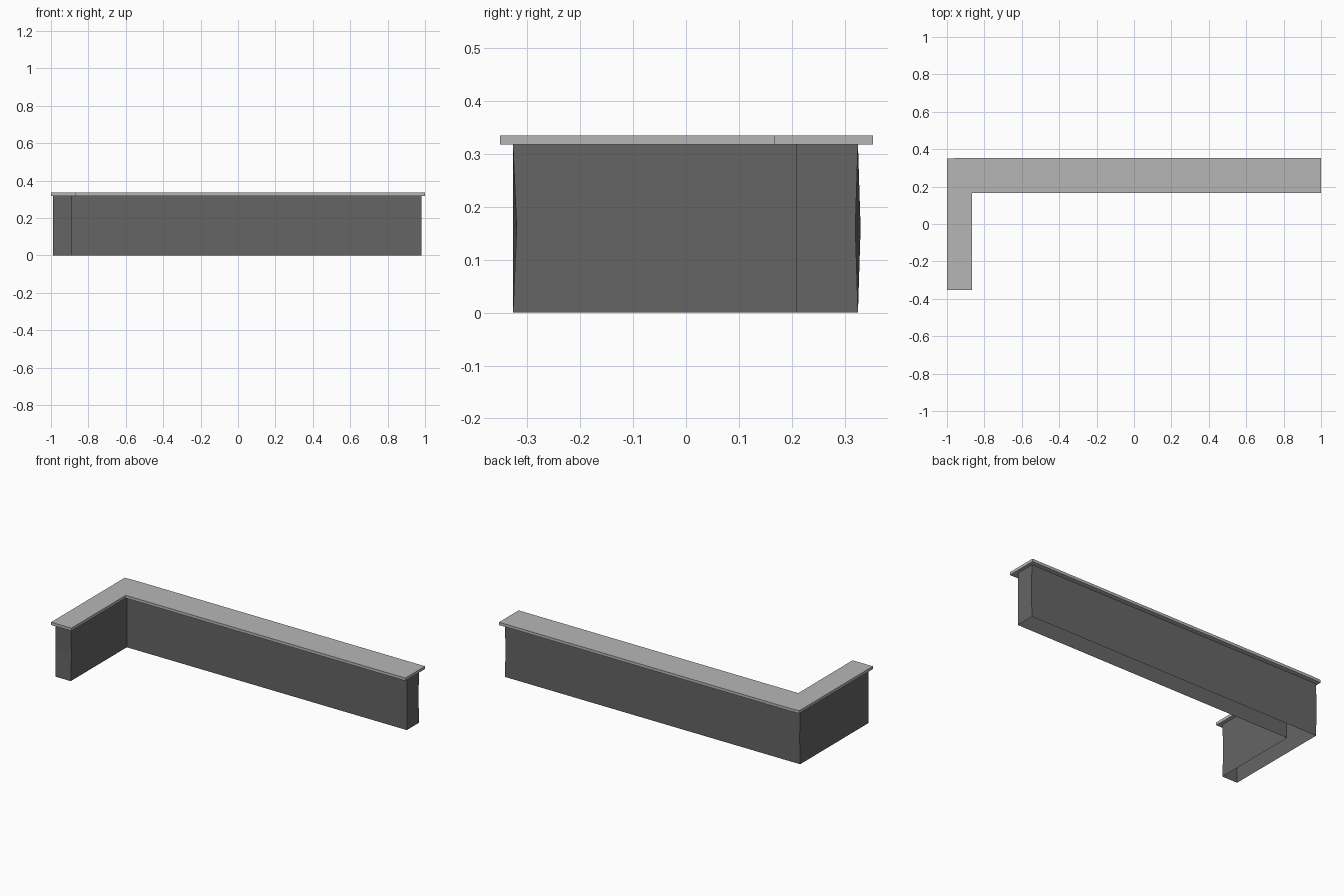
import bpy, bmesh

if "Cube" in bpy.data.objects:
    bpy.data.objects.remove(bpy.data.objects["Cube"])


def material(name, value):
    m = bpy.data.materials.new(name)
    m.diffuse_color = (value, value, value, 1)
    m.use_nodes = True
    m.node_tree.nodes["Principled BSDF"].inputs["Base Color"].default_value = m.diffuse_color
    return m


def stack(name, rings, mat, capped):
    """Join matching outlines (counter-clockwise, bottom to top) into a solid or open shell."""
    bm = bmesh.new()
    loops = [[bm.verts.new((x, y, z)) for x, y in pts] for pts, z in rings]
    n = len(loops[0])
    for a, b in zip(loops, loops[1:]):
        for i in range(n):
            j = (i + 1) % n
            bm.faces.new((a[i], a[j], b[j], b[i]))
    if capped:
        bm.faces.new(loops[-1])
        bm.faces.new(loops[0][::-1])
    me = bpy.data.meshes.new(name)
    bm.to_mesh(me)
    bm.free()
    me.materials.append(mat)
    ob = bpy.data.objects.new(name, me)
    bpy.context.collection.objects.link(ob)
    return ob


dark = material("dark grey panel", 0.13)
light = material("light grey worktop", 0.47)

# L-shaped counter body: walls open underneath, slightly warped at mid height
body = [(-0.989, -0.327), (-0.887, -0.327), (-0.887, 0.208),
        (0.98, 0.208), (0.98, 0.325), (-0.989, 0.325)]
warped = [(-0.989, -0.327), (-0.887, -0.320), (-0.887, 0.208),
          (0.98, 0.208), (0.98, 0.320), (-0.989, 0.330)]
stack("counter_body", [(body, 0), (warped, 0.16), (body, 0.319)], dark, False)

# Overhanging worktop slab
top = [(-1, -0.352), (-0.865, -0.352), (-0.865, 0.166),
       (1, 0.166), (1, 0.353), (-0.94, 0.353), (-1, 0.349)]
stack("worktop", [(top, 0.318), (top, 0.335)], light, True)
